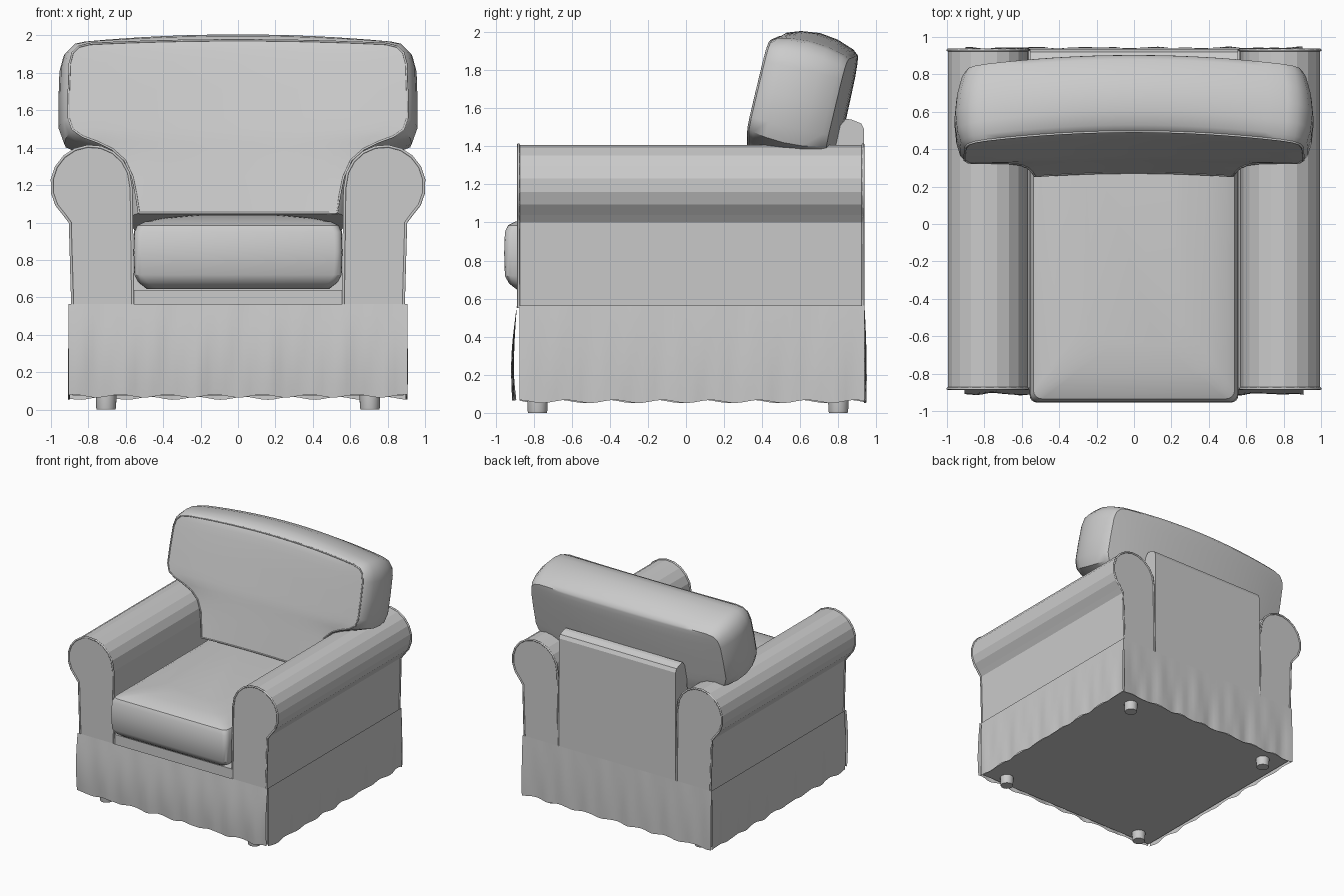
import bpy, bmesh, math, random
from mathutils import Vector

if "Cube" in bpy.data.objects:
    bpy.data.objects.remove(bpy.data.objects["Cube"])

random.seed(4)


def finish(name, bm, smooth=None):
    bmesh.ops.remove_doubles(bm, verts=bm.verts, dist=1e-5)
    bmesh.ops.recalc_face_normals(bm, faces=bm.faces)
    me = bpy.data.meshes.new(name)
    bm.to_mesh(me)
    bm.free()
    ob = bpy.data.objects.new(name, me)
    bpy.context.collection.objects.link(ob)
    if smooth:
        bpy.ops.object.select_all(action='DESELECT')
        ob.select_set(True)
        bpy.context.view_layer.objects.active = ob
        bpy.ops.object.shade_smooth_by_angle(angle=math.radians(smooth))
    return ob


def loft(name, rings, smooth=None):
    """Skin closed rings of equal length and cap both ends."""
    bm = bmesh.new()
    vs = [[bm.verts.new(p) for p in r] for r in rings]
    n = len(vs[0])
    for a, b in zip(vs, vs[1:]):
        for i in range(n):
            j = (i + 1) % n
            bm.faces.new((a[i], a[j], b[j], b[i]))
    bm.faces.new(vs[0])
    bm.faces.new(vs[-1])
    return finish(name, bm, smooth)


def box(name, x0, x1, y0, y1, z0, z1):
    return loft(name, [[(x0, y0, z), (x1, y0, z), (x1, y1, z), (x0, y1, z)] for z in (z0, z1)])


def piping(name, pts, radius=0.008):
    cu = bpy.data.curves.new(name, 'CURVE')
    cu.dimensions = '3D'
    cu.bevel_depth = radius
    cu.bevel_resolution = 1
    sp = cu.splines.new('POLY')
    sp.points.add(len(pts) - 1)
    for p, co in zip(sp.points, pts):
        p.co = (*co, 1)
    ob = bpy.data.objects.new(name, cu)
    bpy.context.collection.objects.link(ob)


# Rolled arms with piped ends
arc = [(0.785 + 0.212 * math.cos(math.radians(a)), 1.197 + 0.212 * math.sin(math.radians(a)))
       for a in range(-48, 181, 19)]
arm_profile = [(0.562, 0.55), (0.885, 0.55), (0.898, 1.0)] + arc + [(0.57, 1.18)]
for s, side in ((-1, "left"), (1, "right")):
    loft(side + "_arm", [[(s * x, y, z) for x, z in arm_profile] for y in (-0.88, 0.93)])
    for y, end in ((-0.88, "front"), (0.93, "back")):
        piping(f"{side}_arm_{end}_piping", [(s * x, y, z) for x, z in arm_profile[1:] + arm_profile[:1]])

# Back panel between the arms
back_profile = [(0.74, 0.55), (0.78, 1.40), (0.81, 1.51), (0.84, 1.545), (0.87, 1.54),
                (0.92, 1.52), (0.935, 1.49), (0.935, 0.55)]
loft("back_panel", [[(x, y, z) for y, z in back_profile] for x in (-0.555, 0.555)])

# Base, seat rail and underside
box("seat_rail", -0.57, 0.57, -0.875, 0.8, 0.54, 0.64)
box("base", -0.885, 0.885, -0.87, 0.925, 0.075, 0.558)


# Seat cushion: stacked rounded rectangles
def rounded_rect(hx, y0, y1, r, z):
    pts = []
    for cx, cy, a0 in ((hx - r, y1 - r, 0), (-hx + r, y1 - r, 90),
                       (-hx + r, y0 + r, 180), (hx - r, y0 + r, 270)):
        for k in range(5):
            a = math.radians(a0 + k * 22.5)
            pts.append((cx + r * math.cos(a), cy + r * math.sin(a), z))
    return pts


layers = [(0.645, 0.07), (0.68, 0.025), (0.72, 0.004), (0.84, 0), (0.95, 0.004),
          (0.985, 0.02), (1.005, 0.06), (1.025, 0.16), (1.04, 0.30)]
loft("seat_cushion", [rounded_rect(0.558 - d, -0.955 + d, 0.74 - d, 0.04 + d * 0.3, z)
                      for z, d in layers], 35)

# T-shaped back cushion: front and back grids joined by a rounded border
half = [(0.53, 0.0), (0.545, 0.1), (0.565, 0.2), (0.605, 0.29), (0.67, 0.35), (0.75, 0.39),
        (0.83, 0.42), (0.885, 0.46), (0.905, 0.52), (0.905, 0.67), (0.90, 0.82),
        (0.885, 0.88), (0.85, 0.915), (0.79, 0.93)]
depths = [(0, 0), (0.03, 0.025), (0.10, 0.045), (0.20, 0.055), (0.30, 0.045), (0.39, 0.02), (0.42, 0)]
ROWS, COLS, LAST = len(half), 16, len(depths) - 1


def cushion_point(l, i, k):
    w, off = depths[l]
    a, b = Vector(half[max(i - 1, 0)]), Vector(half[min(i + 1, ROWS - 1)])
    if i == ROWS - 1:
        b = a + Vector((-0.05, 0.035))
    t = (b - a).normalized()
    u = 2 * k / COLS - 1
    x = (half[i][0] + off * t.y) * u
    v = half[i][1] - off * t.x * (0.4 if i < 7 else 1)
    top = max(0, (v - 0.5) / 0.43)
    v += top * (1 - u * u) * (0.02 + off * 0.35)
    puff = (1 - u ** 4) * math.sin(math.pi * i / (ROWS - 1))
    if l == 0:
        w -= 0.02 * puff
    elif l == LAST:
        w += 0.02 * puff
    y = 0.26 + 0.23 * v + 0.973 * w + 0.015 - 0.06 * (x / 0.95) ** 2
    return (x, y, 1.05 + 0.973 * v - 0.23 * w)


bm = bmesh.new()
cache = {}


def cv(l, i, k):
    if (l, i, k) not in cache:
        cache[l, i, k] = bm.verts.new(cushion_point(l, i, k))
    return cache[l, i, k]


for l in (0, LAST):
    for i in range(ROWS - 1):
        for k in range(COLS):
            bm.faces.new((cv(l, i, k), cv(l, i, k + 1), cv(l, i + 1, k + 1), cv(l, i + 1, k)))
border = ([(0, k) for k in range(COLS)] + [(i, COLS) for i in range(ROWS - 1)]
          + [(ROWS - 1, k) for k in range(COLS, 0, -1)] + [(i, 0) for i in range(ROWS - 1, 0, -1)])
for l in range(LAST):
    for p, q in zip(border, border[1:] + border[:1]):
        bm.faces.new((cv(l, *p), cv(l, *q), cv(l + 1, *q), cv(l + 1, *p)))
finish("back_cushion", bm, 40)
piping("back_cushion_piping", [cushion_point(0, i, k) for i, k in border + border[:1]], 0.006)


# Gathered skirt panels, rippling more towards the hem
def skirt(name, start, end, out, flare, ripple, hem):
    start, end, out = Vector(start), Vector(end), Vector(out)
    ph = [random.uniform(0, 6.28) for _ in range(4)]
    bm = bmesh.new()
    nu, nv = 56, 8
    grid = []
    for j in range(nv + 1):
        t = j / nv
        row = []
        for i in range(nu + 1):
            u = i / nu
            wave = (math.sin(u * 31 + ph[0] + t) + math.sin(u * 57 + ph[1] - 2 * t)
                    + 0.6 * math.sin(u * 90 + ph[2] + 3 * t)) / 2.6
            d = flare * math.sin(math.pi * t * 0.8) + ripple * wave * t ** 0.7
            z = 0.565 - t * (0.565 - hem - 0.008 * math.sin(u * 45 + ph[3]))
            p = start.lerp(end, u) + out * d
            row.append(bm.verts.new((p.x, p.y, z)))
        grid.append(row)
    for a, b in zip(grid, grid[1:]):
        for i in range(nu):
            bm.faces.new((a[i], a[i + 1], b[i + 1], b[i]))
    finish(name, bm, 40)


skirt("front_skirt", (-0.905, -0.888, 0), (0.905, -0.888, 0), (0, -1, 0), 0.022, 0.012, 0.072)
skirt("back_skirt", (0.9, 0.937, 0), (-0.9, 0.937, 0), (0, 1, 0), 0.006, 0.009, 0.06)
skirt("right_skirt", (0.897, -0.875, 0), (0.897, 0.937, 0), (1, 0, 0), 0.008, 0.007, 0.06)
skirt("left_skirt", (-0.897, 0.937, 0), (-0.897, -0.875, 0), (-1, 0, 0), 0.008, 0.007, 0.06)

# Short round feet
for x in (-0.705, 0.705):
    for y in (-0.78, 0.80):
        loft("foot", [[(x + r * math.cos(a * math.pi / 7), y + r * math.sin(a * math.pi / 7), z)
                       for a in range(14)] for z, r in ((0, 0.05), (0.01, 0.053), (0.09, 0.056))], 40)
